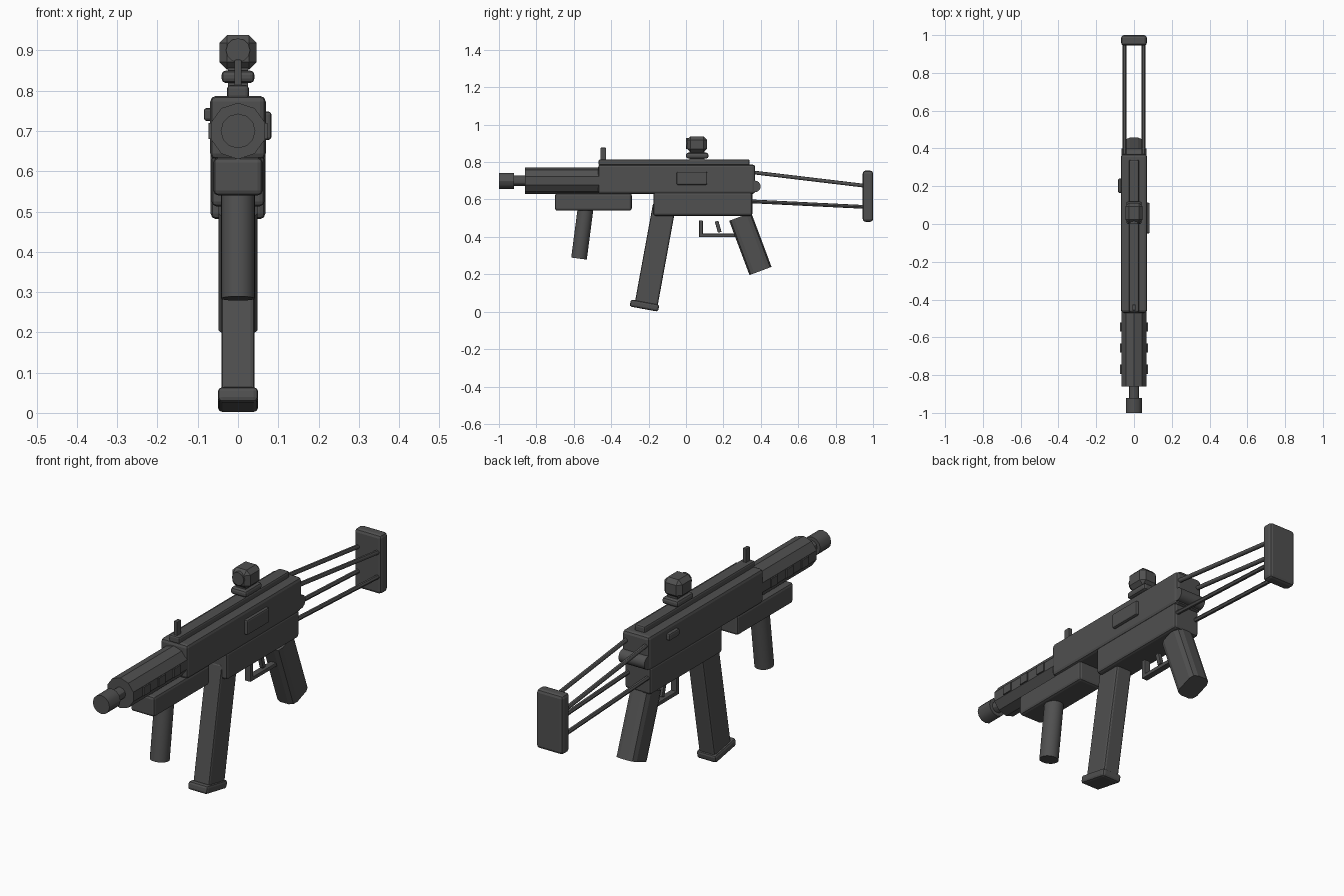
import bpy
import bmesh
import math
from mathutils import Matrix, Vector

old = bpy.data.objects.get("Cube")
if old:
    bpy.data.objects.remove(old, do_unlink=True)

dark = bpy.data.materials.new("dark grey")
dark.use_nodes = True
dark.diffuse_color = (0.08, 0.08, 0.08, 1)
dark.node_tree.nodes["Principled BSDF"].inputs["Base Color"].default_value = (0.08, 0.08, 0.08, 1)


def finish(name, bm, bevel=0, segments=2):
    mesh = bpy.data.meshes.new(name)
    bm.to_mesh(mesh)
    bm.free()
    mesh.materials.append(dark)
    ob = bpy.data.objects.new(name, mesh)
    bpy.context.collection.objects.link(ob)
    if bevel:
        mod = ob.modifiers.new("Bevel", "BEVEL")
        mod.width = bevel
        mod.segments = segments
        mod.limit_method = "ANGLE"
    return ob


def box(name, x, y, z, bevel=0, segments=2):
    """Box between the given ranges on each axis."""
    bm = bmesh.new()
    bmesh.ops.create_cube(bm, size=1)
    for v in bm.verts:
        v.co = [(r[0] + r[1]) / 2 + c * (r[1] - r[0]) for r, c in zip((x, y, z), v.co)]
    return finish(name, bm, bevel, segments)


def tilted_box(name, size, centre, degrees, bevel=0):
    """Box leaning in the side plane."""
    bm = bmesh.new()
    bmesh.ops.create_cube(bm, size=1)
    bmesh.ops.scale(bm, vec=size, verts=bm.verts)
    ob = finish(name, bm, bevel)
    ob.location = centre
    ob.rotation_euler.x = math.radians(degrees)
    return ob


def rod(name, start, end, radius, sides, smooth=False, bevel=0):
    """Cylinder between two points."""
    start, end = Vector(start), Vector(end)
    axis = end - start
    bm = bmesh.new()
    bmesh.ops.create_cone(bm, cap_ends=True, segments=sides,
                          radius1=radius, radius2=radius, depth=axis.length)
    turn = axis.to_track_quat("Z", "Y").to_matrix().to_4x4()
    bm.transform(Matrix.Translation((start + end) / 2) @ turn)
    ob = finish(name, bm, bevel)
    if smooth:
        bpy.ops.object.select_all(action="DESELECT")
        ob.select_set(True)
        bpy.context.view_layer.objects.active = ob
        bpy.ops.object.shade_smooth_by_angle()
    return ob


def wide(half):
    return (-half, half)


# Receiver
box("upper_receiver", wide(0.069), (-0.47, 0.37), (0.63, 0.787), 0.014)
box("lower_receiver", wide(0.066), (-0.175, 0.355), (0.513, 0.64), 0.012)
box("side_port", (0.06, 0.083), (-0.05, 0.113), (0.678, 0.748), 0.007)
box("side_button", (-0.085, -0.06), (0.165, 0.24), (0.725, 0.757), 0.007)
rod("rear_pivot", (-0.066, 0.368, 0.67), (0.066, 0.368, 0.67), 0.031, 16, True)

# Barrel and handguard
rod("handguard", (0, -0.45, 0.70), (0, -0.86, 0.70), 0.07, 10)
rod("barrel", (0, -0.84, 0.70), (0, -0.94, 0.70), 0.027, 12, True)
rod("muzzle", (0, -0.92, 0.70), (0, -1, 0.70), 0.043, 12, True)
for side in (-1, 1):
    for i in range(3):
        y = -0.545 - 0.112 * i
        box("handguard_vent", sorted((side * 0.05, side * 0.073)),
            (y - 0.024, y + 0.024), (0.68, 0.72))
box("lower_handguard", wide(0.061), (-0.70, -0.29), (0.54, 0.634), 0.012)
rod("front_grip", (0, -0.536, 0.56), (0, -0.572, 0.284), 0.042, 24, True)

# Top rail and sights
box("top_rail", wide(0.027), (-0.467, 0.34), (0.78, 0.814), 0.008)
box("front_sight", wide(0.009), (-0.457, -0.427), (0.805, 0.877), 0.003)
box("sight_mount", wide(0.041), (0, 0.12), (0.819, 0.85), 0.011)
box("sight_neck", wide(0.025), (0.02, 0.10), (0.805, 0.865))
box("sight_body", wide(0.046), (0.005, 0.112), (0.852, 0.938), 0.019, 1)
rod("sight_lens", (0, 0.03, 0.90), (0, -0.001, 0.90), 0.03, 12)

# Magazine
tilted_box("magazine", (0.083, 0.123, 0.55), (0, -0.165, 0.30), -10.4, 0.01)
tilted_box("magazine_base", (0.1, 0.155, 0.038), (0, -0.222, 0.033), -10.4, 0.011)

# Pistol grip with broad corner chamfers
bm = bmesh.new()
bmesh.ops.create_cube(bm, size=1)
bmesh.ops.scale(bm, vec=(0.098, 0.126, 0.31), verts=bm.verts)
uprights = [e for e in bm.edges
            if abs(e.verts[0].co.z - e.verts[1].co.z) > 0.1]
bmesh.ops.bevel(bm, geom=uprights, offset=0.028, segments=2, profile=0.5, affect="EDGES")
grip = finish("pistol_grip", bm)
grip.location = (0, 0.344, 0.363)
grip.rotation_euler.x = math.radians(20.5)

# Trigger and guard
box("guard_front", wide(0.015), (0.07, 0.09), (0.4, 0.488), 0.003)
box("guard_bottom", wide(0.015), (0.07, 0.27), (0.399, 0.417), 0.003)
tilted_box("trigger", (0.02, 0.02, 0.062), (0, 0.172, 0.454), 16, 0.003)

# Folding stock
for side in (-1, 1):
    x = side * 0.05
    rod("upper_stock_rod", (x, 0.34, 0.747), (x, 0.96, 0.673), 0.01, 12, True)
    rod("lower_stock_rod", (x, 0.33, 0.591), (x, 0.96, 0.56), 0.01, 12, True)
box("butt_plate", wide(0.068), (0.945, 1.0), (0.481, 0.754), 0.014)
